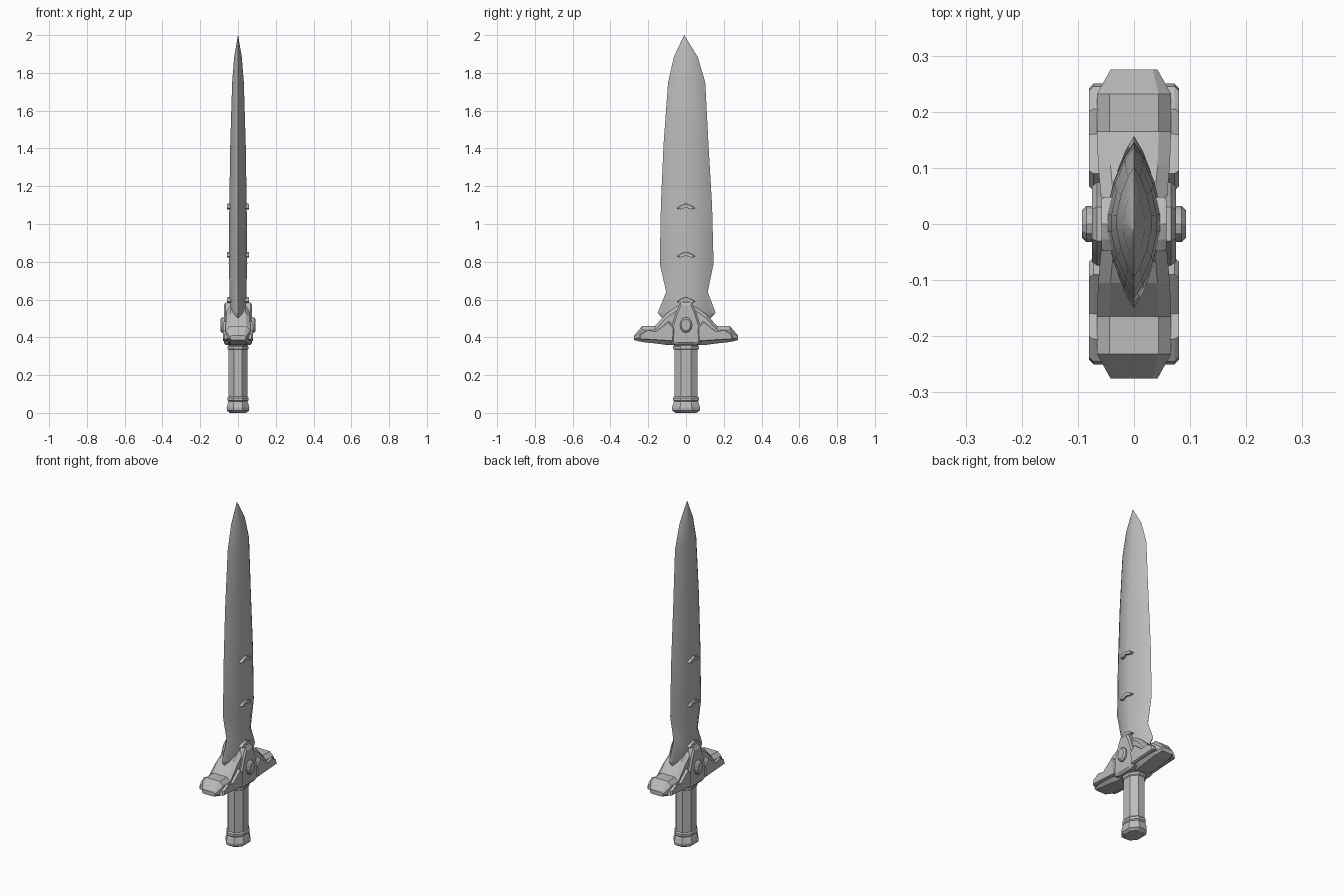
import bpy, bmesh, math

cube = bpy.data.objects.get("Cube")
if cube:
    bpy.data.objects.remove(cube, do_unlink=True)

steel = bpy.data.materials.new("grey_steel")
steel.use_nodes = True
GREY = (0.5, 0.5, 0.5, 1)
steel.diffuse_color = GREY
steel.node_tree.nodes["Principled BSDF"].inputs["Base Color"].default_value = GREY


def loft(name, rings, smooth=None):
    """Skin a list of equal closed rings and cap both ends."""
    bm = bmesh.new()
    rows = [[bm.verts.new(p) for p in ring] for ring in rings]
    n = len(rows[0])
    for a, b in zip(rows, rows[1:]):
        for i in range(n):
            j = (i + 1) % n
            bm.faces.new((a[i], a[j], b[j], b[i]))
    bm.faces.new(rows[0])
    bm.faces.new(rows[-1])
    bmesh.ops.remove_doubles(bm, verts=bm.verts, dist=0.0002)
    bmesh.ops.recalc_face_normals(bm, faces=bm.faces)
    mesh = bpy.data.meshes.new(name)
    bm.to_mesh(mesh)
    bm.free()
    mesh.materials.append(steel)
    ob = bpy.data.objects.new(name, mesh)
    bpy.context.collection.objects.link(ob)
    if smooth:
        bpy.ops.object.select_all(action='DESELECT')
        bpy.context.view_layer.objects.active = ob
        ob.select_set(True)
        bpy.ops.object.shade_smooth_by_angle(angle=math.radians(smooth))
    return ob


def side_plate(name, outline, x0, x1, inset=0.85):
    """Bevelled plate on both flanks; outline holds (y, z)."""
    cy = sum(p[0] for p in outline) / len(outline)
    cz = sum(p[1] for p in outline) / len(outline)
    xm = x1 - (x1 - x0) * 0.25
    for side, s in (("left", 1), ("right", -1)):
        loft(f"{name}_{side}", [
            [(s * x, cy + (y - cy) * k, cz + (z - cz) * k) for y, z in outline]
            for x, k in ((x0, 1), (xm, 1), (x1, inset))])


def mirrored(half):
    """Complete a right half outline into a symmetric one."""
    return half + [(-y, z) for y, z in reversed(half) if y > 0]


# Blade: lens section, (height, rear edge, front edge, half thickness)
quarter = [(0, 1), (0.35, 0.82), (0.75, 0.5), (1, 0.12)]
lens = quarter + [(x, -y) for x, y in reversed(quarter)]
lens += [(-x, y) for x, y in reversed(lens[1:-1])]
stations = [
    (0.47, -0.10, 0.10, 0.042), (0.53, -0.15, 0.157, 0.046),
    (0.64, -0.105, 0.115, 0.044), (0.79, -0.139, 0.146, 0.049),
    (1.1, -0.133, 0.138, 0.046), (1.42, -0.119, 0.119, 0.041),
    (1.75, -0.095, 0.102, 0.031), (1.885, -0.064, 0.062, 0.02),
    (2.0, -0.0105, -0.0095, 0.0005)]
loft("blade", [[(x * t, (a + b) / 2 + y * (b - a) / 2, z) for x, y in lens]
               for z, a, b, t in stations], smooth=25)

# Chevrons on the blade flats
for i, z in enumerate((1.09, 0.835, 0.595)):
    half = [(0, z + 0.018), (0.028, z + 0.008), (0.048, z - 0.006),
            (0.03, z - 0.013), (0, z - 0.003)]
    side_plate(f"chevron_{i + 1}", mirrored(half), 0.035, 0.058, 0.94)

# Crossguard body: (y, bottom, top, half width) from tip to middle
arm = [(0.275, 0.385, 0.41, 0.042), (0.232, 0.375, 0.46, 0.066),
       (0.165, 0.368, 0.46, 0.066), (0.105, 0.36, 0.525, 0.064),
       (0.04, 0.36, 0.57, 0.058)]
arm += [(-y, b, t, w) for y, b, t, w in reversed(arm)]


def guard_ring(y, b, t, w):
    c = min(0.022, (t - b) * 0.35)
    half = [(w - c, b), (w, b + c), (w, t - c), (w - c, t)]
    return [(x, y, z) for x, z in half + [(-x, z) for x, z in reversed(half)]]


loft("crossguard", [guard_ring(*station) for station in arm])

# Raised wing plates along the guard arms
for end, s in (("rear", 1), ("front", -1)):
    wing = [(0.25, 0.39), (0.245, 0.415), (0.205, 0.44), (0.16, 0.43),
            (0.09, 0.485), (0.06, 0.45), (0.065, 0.378), (0.13, 0.383)]
    side_plate(f"wing_{end}", [(s * y, z) for y, z in wing], 0.05, 0.08, 0.92)

# Central shield and its oval boss
shield = [(0.03, 0.585), (0.05, 0.54), (0.085, 0.43), (0.08, 0.37), (0.05, 0.36)]
side_plate("shield", mirrored(shield), 0.04, 0.075, 0.88)


def oval(ry, rz, sides=12):
    return [(ry * math.cos(a), 0.465 + rz * math.sin(a))
            for a in (math.tau * i / sides for i in range(sides))]


side_plate("boss", oval(0.032, 0.041), 0.06, 0.093, 0.75)


# Octagonal handle parts, flat faces toward the axes
def turned(name, profile):
    rings = []
    for r, z in profile:
        k = r / math.cos(math.pi / 8)
        angles = [math.pi / 8 + math.tau * i / 8 for i in range(8)]
        rings.append([(0.8 * k * math.cos(a), k * math.sin(a), z) for a in angles])
    loft(name, rings)


turned("grip", [(0.062, 0.05), (0.062, 0.38)])
turned("upper_collar", [(0.06, 0.333), (0.068, 0.339), (0.068, 0.352),
                        (0.063, 0.358), (0.07, 0.366), (0.07, 0.378)])
turned("lower_ring", [(0.062, 0.06), (0.069, 0.066), (0.069, 0.08), (0.062, 0.087)])
turned("pommel", [(0.055, 0), (0.073, 0.012), (0.075, 0.028), (0.066, 0.055),
                  (0.06, 0.062)])
